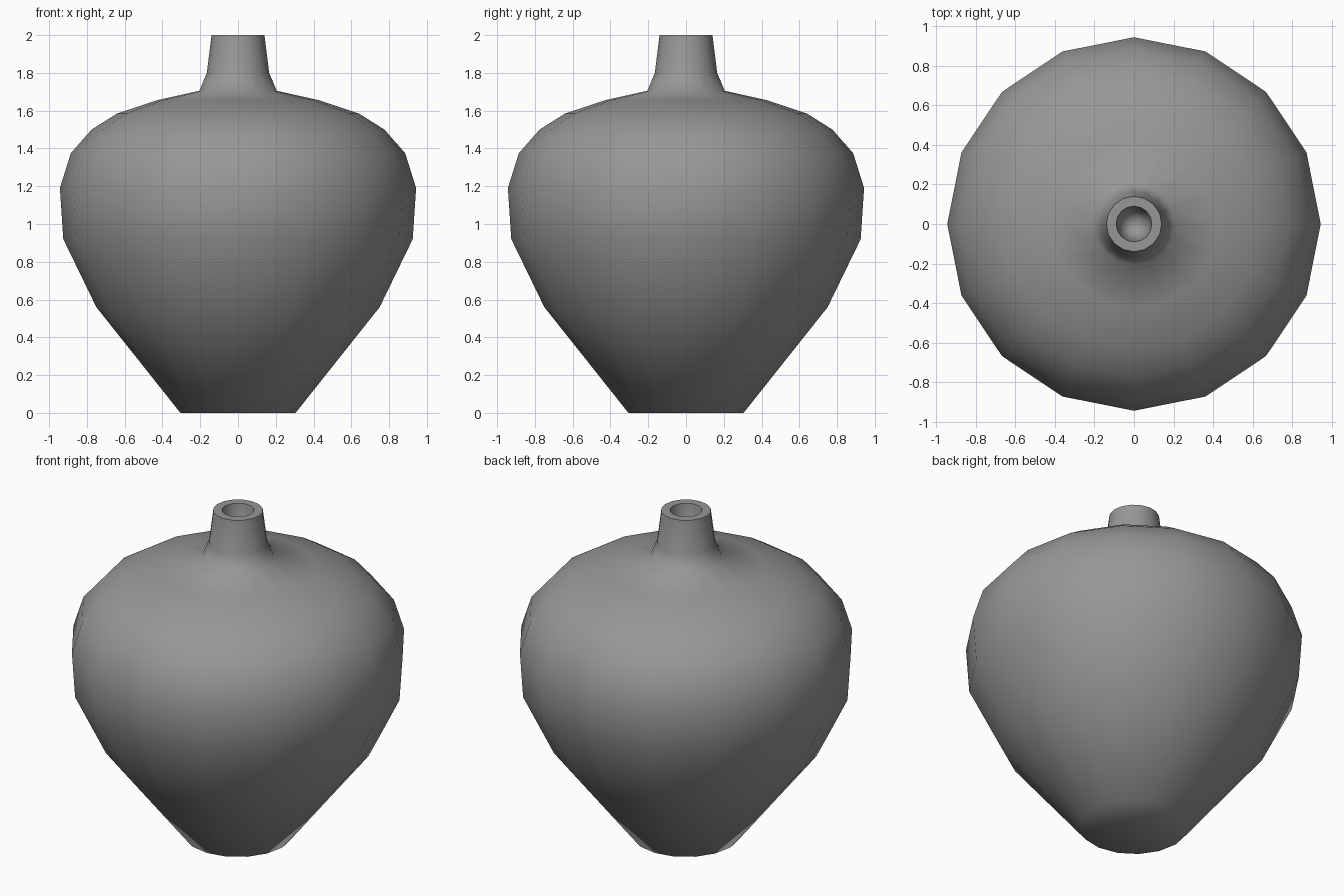
import bpy
import bmesh
from math import radians, tau

if "Cube" in bpy.data.objects:
    bpy.data.objects.remove(bpy.data.objects["Cube"], do_unlink=True)

SIDES = 16

# Glaze material
glaze = bpy.data.materials.new("grey glaze")
color = (0.31, 0.31, 0.31, 1)
glaze.use_nodes = True
glaze.diffuse_color = color
bsdf = next(n for n in glaze.node_tree.nodes if n.type == "BSDF_PRINCIPLED")
bsdf.inputs["Base Color"].default_value = color
bsdf.inputs["Roughness"].default_value = 0.6

# Radius and height, from the base centre up over the rim and into the neck
body = [(0, 0), (0.305, 0), (0.75, 0.56), (0.925, 0.92), (0.943, 1.19),
        (0.885, 1.375), (0.775, 1.50), (0.64, 1.585), (0.43, 1.655)]
neck = [(0.205, 1.705), (0.165, 1.80), (0.14, 2.0)]
bore = [(0.09, 2.0), (0.075, 1.86), (0.045, 1.81), (0, 1.8)]


def lathe(name, profile, material):
    """Revolve a profile around z into a closed solid."""
    bm = bmesh.new()
    verts = [bm.verts.new((r, 0, z)) for r, z in profile]
    edges = [bm.edges.new(pair) for pair in zip(verts, verts[1:])]
    bmesh.ops.spin(bm, geom=verts + edges, cent=(0, 0, 0), axis=(0, 0, 1),
                   angle=tau, steps=SIDES)
    bmesh.ops.remove_doubles(bm, verts=bm.verts[:], dist=0.0005)
    bmesh.ops.recalc_face_normals(bm, faces=bm.faces[:])
    mesh = bpy.data.meshes.new(name)
    bm.to_mesh(mesh)
    bm.free()
    mesh.materials.append(material)
    obj = bpy.data.objects.new(name, mesh)
    bpy.context.collection.objects.link(obj)
    return obj


vase = lathe("vase", body + neck + bore, glaze)

# Smooth body with crisp base and rim edges
bpy.ops.object.select_all(action="DESELECT")
vase.select_set(True)
bpy.context.view_layer.objects.active = vase
bpy.ops.object.shade_smooth_by_angle(angle=radians(65))
